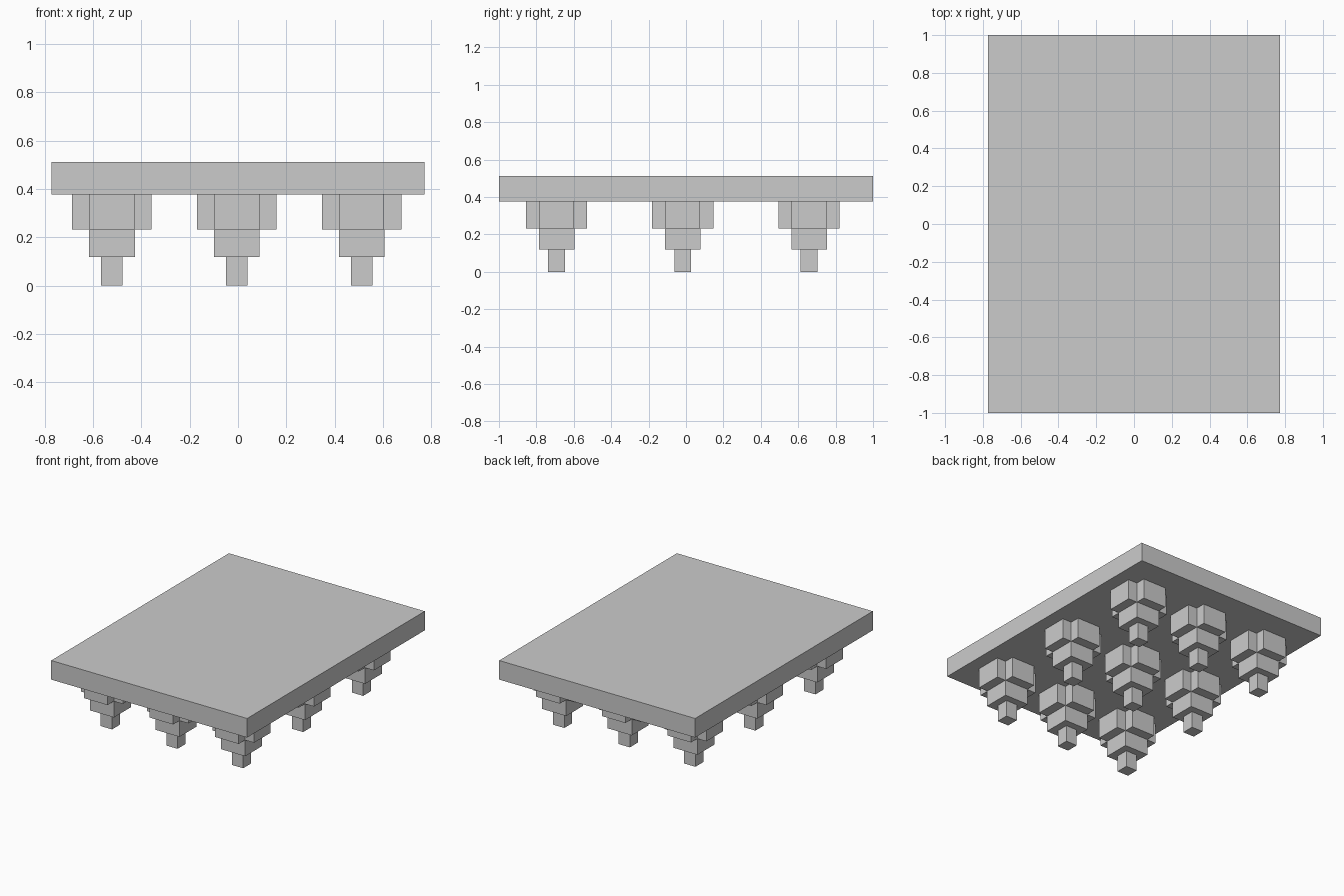
import bpy, bmesh
from mathutils import Vector

old = bpy.data.objects.get("Cube")
if old:
    bpy.data.objects.remove(old, do_unlink=True)

GREY = (0.6, 0.6, 0.6, 1.0)
mat = bpy.data.materials.new("plain grey")
mat.use_nodes = True
mat.diffuse_color = GREY
mat.node_tree.nodes["Principled BSDF"].inputs["Base Color"].default_value = GREY


def prism(name, outline, z0, z1):
    """Extrude a flat outline from z0 up to z1 into a closed mesh."""
    bm = bmesh.new()
    base = bm.faces.new([bm.verts.new((x, y, z0)) for x, y in outline])
    top = bmesh.ops.extrude_face_region(bm, geom=[base], use_keep_orig=True)["geom"]
    verts = [v for v in top if isinstance(v, bmesh.types.BMVert)]
    bmesh.ops.translate(bm, verts=verts, vec=Vector((0, 0, z1 - z0)))
    bmesh.ops.recalc_face_normals(bm, faces=bm.faces)
    mesh = bpy.data.meshes.new(name)
    bm.to_mesh(mesh)
    bm.free()
    mesh.materials.append(mat)
    return mesh


def rect(hx, hy):
    return [(-hx, -hy), (hx, -hy), (hx, hy), (-hx, hy)]


def cross(arm, half):
    quarter = [(half, -arm), (half, -half), (arm, -half)]
    points = []
    for _ in range(4):
        points += quarter
        quarter = [(-y, x) for x, y in quarter]
    return points


def place(name, mesh, x=0, y=0):
    obj = bpy.data.objects.new(name, mesh)
    obj.location = (x, y, 0)
    bpy.context.collection.objects.link(obj)


# Flat slab on top
place("slab", prism("slab", rect(0.772, 1.0), 0.377, 0.513))

# Stepped foot: cross-shaped tier, square tier, small tip
tiers = {
    "foot_cross": prism("foot_cross", cross(0.164, 0.093), 0.232, 0.377),
    "foot_block": prism("foot_block", rect(0.095, 0.095), 0.118, 0.232),
    "foot_tip": prism("foot_tip", rect(0.0445, 0.0445), 0, 0.118),
}

# Three by three grid of feet, slightly off centre
for i in (-1, 0, 1):
    for j in (-1, 0, 1):
        for name, mesh in tiers.items():
            place(f"{name}_{i + 2}_{j + 2}", mesh, 0.517 * i - 0.005, 0.675 * j - 0.017)
